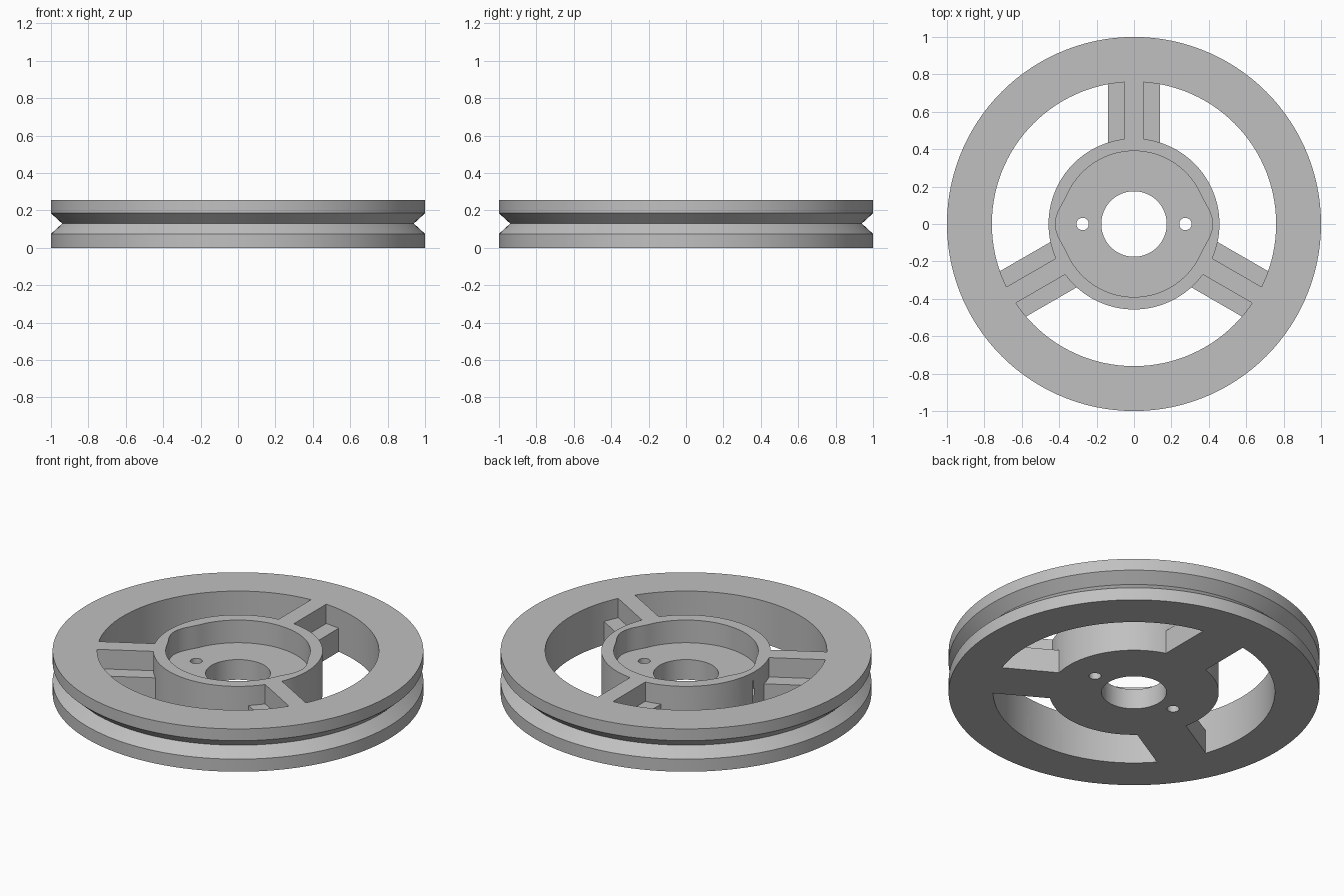
import bpy, bmesh, math

if "Cube" in bpy.data.objects:
    bpy.data.objects.remove(bpy.data.objects["Cube"])

SEG = 120
HEIGHT = 0.255
STEP = 0.14          # top of the wide spoke flange
R_HUB, R_RIM = 0.457, 0.76
SPOKES = (90, 210, 330)

grey = bpy.data.materials.new("grey")
grey.diffuse_color = (0.53, 0.53, 0.53, 1)
grey.use_nodes = True
grey.node_tree.nodes["Principled BSDF"].inputs["Base Color"].default_value = grey.diffuse_color


def make_object(name, bm):
    bmesh.ops.recalc_face_normals(bm, faces=bm.faces)
    mesh = bpy.data.meshes.new(name)
    bm.to_mesh(mesh)
    bm.free()
    obj = bpy.data.objects.new(name, mesh)
    bpy.context.collection.objects.link(obj)
    return obj


def lathe(name, profile):
    bm = bmesh.new()
    rings = [[bm.verts.new((r * math.cos(a), r * math.sin(a), z)) for r, z in profile]
             for a in (2 * math.pi * i / SEG for i in range(SEG))]
    n = len(profile)
    for i in range(SEG):
        a, b = rings[i], rings[(i + 1) % SEG]
        for j in range(n):
            k = (j + 1) % n
            bm.faces.new((a[j], b[j], b[k], a[k]))
    return make_object(name, bm)


def prism(name, outline, z0, z1):
    bm = bmesh.new()
    low = [bm.verts.new((x, y, z0)) for x, y in outline]
    top = [bm.verts.new((x, y, z1)) for x, y in outline]
    bm.faces.new(low)
    bm.faces.new(top)
    for i in range(len(low)):
        j = (i + 1) % len(low)
        bm.faces.new((low[i], low[j], top[j], top[i]))
    return make_object(name, bm)


def cut(obj, cutter):
    cutter.hide_render = True
    mod = obj.modifiers.new("cut", 'BOOLEAN')
    mod.operation = 'DIFFERENCE'
    mod.solver = 'EXACT'
    mod.object = cutter
    deps = bpy.context.evaluated_depsgraph_get()
    mesh = bpy.data.meshes.new_from_object(obj.evaluated_get(deps))
    obj.modifiers.clear()
    obj.data = mesh
    bpy.data.objects.remove(cutter)


def window(start, half_width):
    """Outline of the gap between two spokes of the given half width."""
    def arc(r):
        offs = [math.degrees(math.asin(w / r)) for w in (0.05, 0.14)]
        mine = math.degrees(math.asin(half_width / r))
        angles = {start + 3.0 * i for i in range(41)}
        angles |= {start + o for o in offs} | {start + 120 - o for o in offs}
        keep = sorted(a for a in angles
                      if start + mine - 1e-6 <= a <= start + 120 - mine + 1e-6)
        return [(r * math.cos(math.radians(a)), r * math.sin(math.radians(a))) for a in keep]
    return arc(R_RIM) + arc(R_HUB)[::-1]


def circle(cx, r, n):
    return [(cx + r * math.cos(2 * math.pi * i / n), r * math.sin(2 * math.pi * i / n))
            for i in range(n)]


def recess_outline():
    """Round pocket with a soft bulge on the left and right."""
    pts = []
    for i in range(180):
        a = math.radians(2 * i)
        off = abs(math.degrees(math.asin(math.sin(a))))
        r = 0.39 + (0.03 * math.cos(math.radians(off / 24 * 90)) ** 2 if off < 24 else 0)
        pts.append((r * math.cos(a), r * math.sin(a)))
    return pts


# Solid disc with the V groove and the shaft hole
wheel = lathe("pulley_wheel", [
    (0.175, 0), (1, 0), (1, 0.075), (0.94, 0.13), (1, 0.185),
    (1, HEIGHT), (0.175, HEIGHT)])

# Gaps between the spokes: wide flange below, narrow web above
for s in SPOKES:
    cut(wheel, prism("window_cutter", window(s, 0.14), -0.1, 0.4))
    cut(wheel, prism("step_cutter", window(s, 0.05), STEP, 0.4))

# Hub pocket and its two screw holes
cut(wheel, prism("pocket_cutter", recess_outline(), 0.12, 0.4))
for x in (-0.275, 0.275):
    cut(wheel, prism("screw_hole_cutter", circle(x, 0.033, 32), -0.1, 0.4))

wheel.data.materials.clear()
wheel.data.materials.append(grey)
for p in wheel.data.polygons:
    p.material_index = 0

bpy.context.view_layer.objects.active = wheel
wheel.select_set(True)
bpy.ops.object.shade_smooth_by_angle(angle=math.radians(25))
